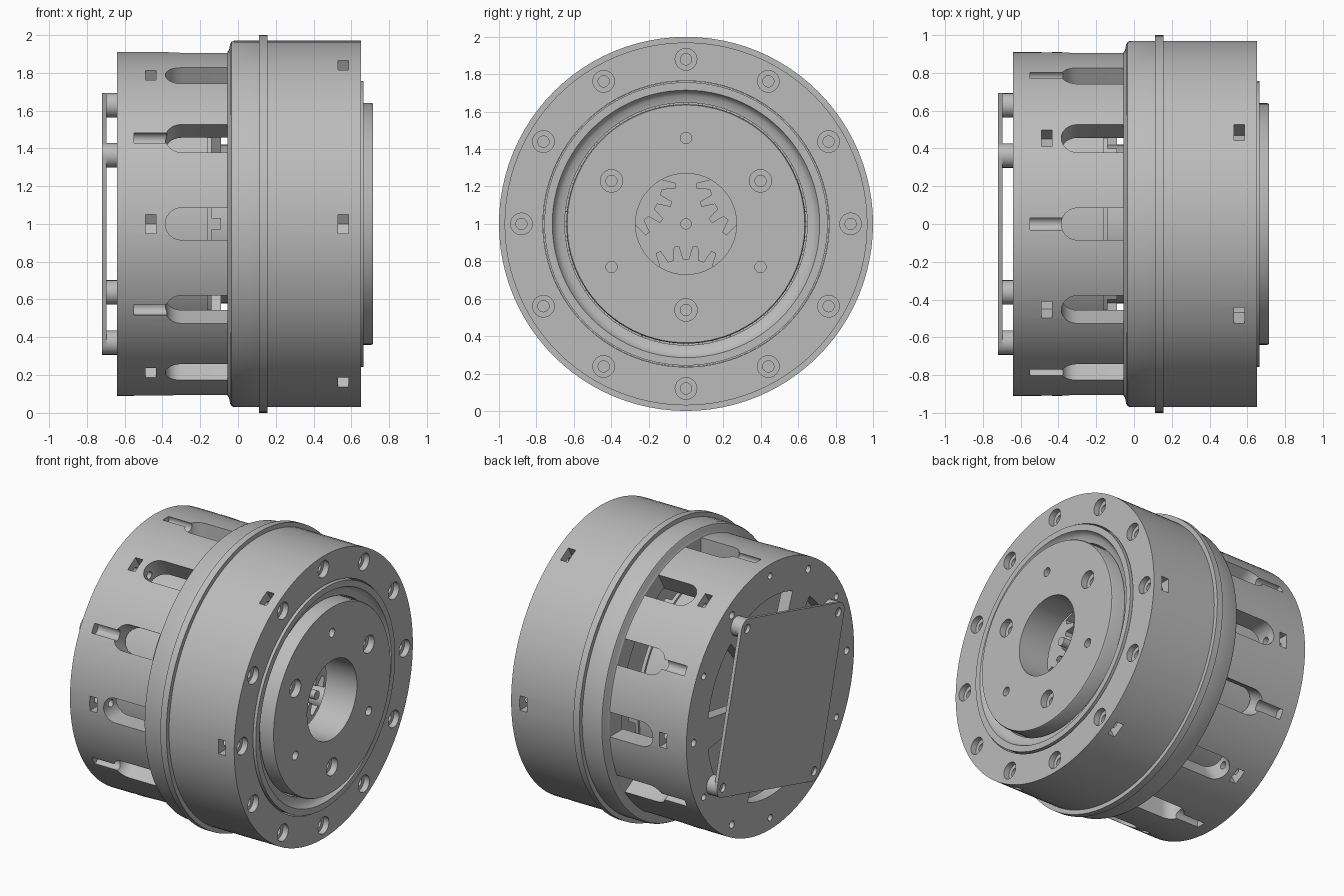
import bpy, bmesh, math
from math import sin, cos, pi, radians
from mathutils import Matrix, Vector

if "Cube" in bpy.data.objects:
    bpy.data.objects.remove(bpy.data.objects["Cube"])

grey = bpy.data.materials.new("machined grey")
grey.use_nodes = True
grey.diffuse_color = (0.5, 0.5, 0.5, 1)
for node in grey.node_tree.nodes:
    if node.type == 'BSDF_PRINCIPLED':
        node.inputs["Base Color"].default_value = grey.diffuse_color


# Local frame: x is the shaft axis, y points outward, z runs around the shaft
def turn(deg):
    return Matrix.Translation((0, 0, 1)) @ Matrix.Rotation(radians(deg), 4, 'X')


def circle(r, cy=0, cz=0, n=24):
    return [(cy + r * cos(2 * pi * i / n), cz + r * sin(2 * pi * i / n)) for i in range(n)]


def prism(bm, outline, lo, hi, deg=0, radial=False):
    """Extrude an outline along the shaft, or outward if radial."""
    rings = []
    for d in (lo, hi):
        rings.append([bm.verts.new(turn(deg) @ Vector((p, d, q) if radial else (d, p, q)))
                      for p, q in outline])
    a, b = rings
    bm.faces.new(a)
    bm.faces.new(b[::-1])
    for i in range(len(a)):
        j = (i + 1) % len(a)
        bm.faces.new((a[j], a[i], b[i], b[j]))


def lathe(bm, profile, n=96):
    """Spin a closed (x, radius) profile around the shaft."""
    rings = [[bm.verts.new((x, r * cos(2 * pi * i / n), 1 + r * sin(2 * pi * i / n)))
              for x, r in profile] for i in range(n)]
    for i in range(n):
        a, b = rings[i], rings[(i + 1) % n]
        for k in range(len(profile)):
            m = (k + 1) % len(profile)
            bm.faces.new((a[k], a[m], b[m], b[k]))


def tube(bm, x0, x1, r0, r1):
    lathe(bm, [(x0, r0), (x0, r1), (x1, r1), (x1, r0)])


def gear(teeth, pitch, depth, cy=0, phase=0):
    pts = []
    step = 2 * pi / teeth
    for i in range(teeth):
        for f, r in ((-.32, -.55), (-.14, .45), (.14, .45), (.32, -.55)):
            a = (i + f + phase) * step
            pts.append((cy + (pitch + r * depth) * cos(a), (pitch + r * depth) * sin(a)))
    return pts


def to_object(name, bm):
    bmesh.ops.recalc_face_normals(bm, faces=bm.faces)
    mesh = bpy.data.meshes.new(name)
    bm.to_mesh(mesh)
    bm.free()
    ob = bpy.data.objects.new(name, mesh)
    bpy.context.scene.collection.objects.link(ob)
    return ob


def part(name, bm, cutters=()):
    """Make a part, subtract the cutters and shade it."""
    ob = to_object(name, bm)
    helpers = []
    for c in cutters:
        tool = to_object(name + "_cutter", c)
        tool.hide_render = True
        helpers.append(tool)
        mod = ob.modifiers.new("cut", 'BOOLEAN')
        mod.operation = 'DIFFERENCE'
        mod.solver = 'EXACT'
        mod.object = tool
    if helpers:
        bpy.context.view_layer.update()
        graph = bpy.context.evaluated_depsgraph_get()
        mesh = bpy.data.meshes.new_from_object(ob.evaluated_get(graph))
        ob.modifiers.clear()
        ob.data = mesh
        for tool in helpers:
            bpy.data.objects.remove(tool)
    ob.data.materials.clear()
    ob.data.materials.append(grey)
    bpy.ops.object.select_all(action='DESELECT')
    ob.select_set(True)
    bpy.context.view_layer.objects.active = ob
    bpy.ops.object.shade_smooth_by_angle(angle=radians(30))
    return ob


def new():
    return bmesh.new()


def nut_pocket(bm, x0, x1, floor, deg):
    prism(bm, [(1.1, .05), (floor + .03, .05), (floor, 0), (floor + .03, -.05), (1.1, -.05)],
          x0, x1, deg)


# Rear housing: drum with end wall, cooling slots, wire grooves and nut pockets
body, slots, pockets, bores, windows = new(), new(), new(), new(), new()
lathe(body, [(-.64, .2), (-.64, .91), (-.05, .91), (-.05, .77), (-.56, .77), (-.56, .2)])
slot = [(-.03, -.085), (-.03, .085)] + [
    (-.30 - .085 * sin(pi * i / 12), .085 * cos(pi * i / 12)) for i in range(13)]
for k in range(12):
    deg = 30 * k
    prism(slots, slot, .7, 1.1, deg, radial=True)
    if k % 2:
        prism(pockets, circle(.037, .89), -.55, -.3, deg)
        prism(bores, circle(.022, .83), -.7, -.6, deg)
        span = [radians(-21 + 42 * i / 10) for i in range(11)]
        prism(windows, [(.68 * cos(a), .68 * sin(a)) for a in span]
              + [(.36 * cos(a), .36 * sin(a)) for a in reversed(span)], -.7, -.5, deg)
    else:
        nut_pocket(pockets, -.49, -.435, .785, deg)
        prism(bores, circle(.025, .83), -.7, -.33, deg)
part("rear_housing", body, [slots, pockets, bores, windows])

# Front housing: flanged drum with a ring of counterbored screw holes
body, pockets, bores, sinks = new(), new(), new(), new()
lathe(body, [(-.055, .91), (-.047, .922), (-.042, .95), (-.035, .963), (-.02, .97), (.11, .97),
             (.11, 1), (.155, 1), (.155, .97), (.65, .97), (.65, .765), (.1, .765), (-.055, .78)])
for k in range(12):
    prism(bores, circle(.03, .88), .35, .7, 30 * k)
    prism(sinks, circle(.058, .88), .61, .7, 30 * k)
    if k % 2 == 0:
        nut_pocket(pockets, .53, .585, .82, 30 * k)
part("front_housing", body, [pockets, bores, sinks])

# Bearing ring around the output plate
body = new()
lathe(body, [(.3, .757), (.665, .757), (.665, .715), (.645, .705), (.628, .685), (.62, .648),
             (.3, .648)])
part("bearing_ring", body)

# Output plate with centre opening and six fixing holes
body, bores, sinks = new(), new(), new()
lathe(body, [(.48, .27), (.48, .64), (.705, .64), (.715, .635), (.715, .27)])
for k in range(6):
    prism(bores, circle(.03, .46), .4, .8, 30 + 60 * k)
    if k % 2 == 0:
        prism(sinks, circle(.06, .46), .67, .8, 30 + 60 * k)
part("output_plate", body, [bores, sinks])

# Planetary gear set
body, bores = new(), new()
prism(body, gear(10, .145, .07), .14, .46)
prism(body, circle(.055), .46, .5)
prism(bores, circle(.03), .4, .6)
part("sun_gear", body, [bores])
for k in range(3):
    body, bores = new(), new()
    prism(body, gear(21, .312, .07, .46), .15, .45, 30 + 120 * k)
    prism(bores, circle(.06, .46), .1, .5, 30 + 120 * k)
    part("planet_gear_%d" % (k + 1), body, [bores])
    body = new()
    prism(body, circle(.06, .46), .12, .49, 30 + 120 * k)
    prism(body, circle(.08, .46), .1, .485, 90 + 120 * k)
    part("carrier_posts_%d" % (k + 1), body)
body, teeth = new(), new()
tube(body, .13, .46, .6, .764)
for k in range(52):
    prism(teeth, [(.5, .015), (.65, .01), (.65, -.01), (.5, -.015)], .1, .5, 360 * k / 52)
part("ring_gear", body, [teeth])

# Motor: rear rotor drum, hub with struts, and dividing plate
body = new()
tube(body, -.5, -.165, .2, .74)
part("rotor", body)
body = new()
tube(body, -.165, -.14, .3, .755)
part("rotor_rim", body)
body = new()
prism(body, circle(.42, n=64), -.15, .01)
part("motor_hub", body)
body = new()
for k in range(6):
    prism(body, [(.4, -.03), (.75, -.03), (.75, .03), (.4, .03)], -.142, -.09, 60 * k)
part("motor_struts", body)
body = new()
prism(body, circle(.775, n=96), 0, .11)
part("dividing_plate", body)

# Control board on four standoffs, turned fifteen degrees
body, bores = new(), new()
outline = []
for k in range(4):
    for i in range(7):
        a = radians(90 * k + 15 * i)
        c = radians(45 + 90 * k)
        outline.append((.725 * cos(c) + .065 * cos(a), .725 * sin(c) + .065 * sin(a)))
prism(body, outline, -.72, -.697, 15)
for k in range(4):
    prism(bores, circle(.03, .725), -.8, -.66, 60 + 90 * k)
part("control_board", body, [bores])
body = new()
for k in range(4):
    prism(body, circle(.065, .725), -.697, -.635, 60 + 90 * k)
part("board_standoffs", body)
